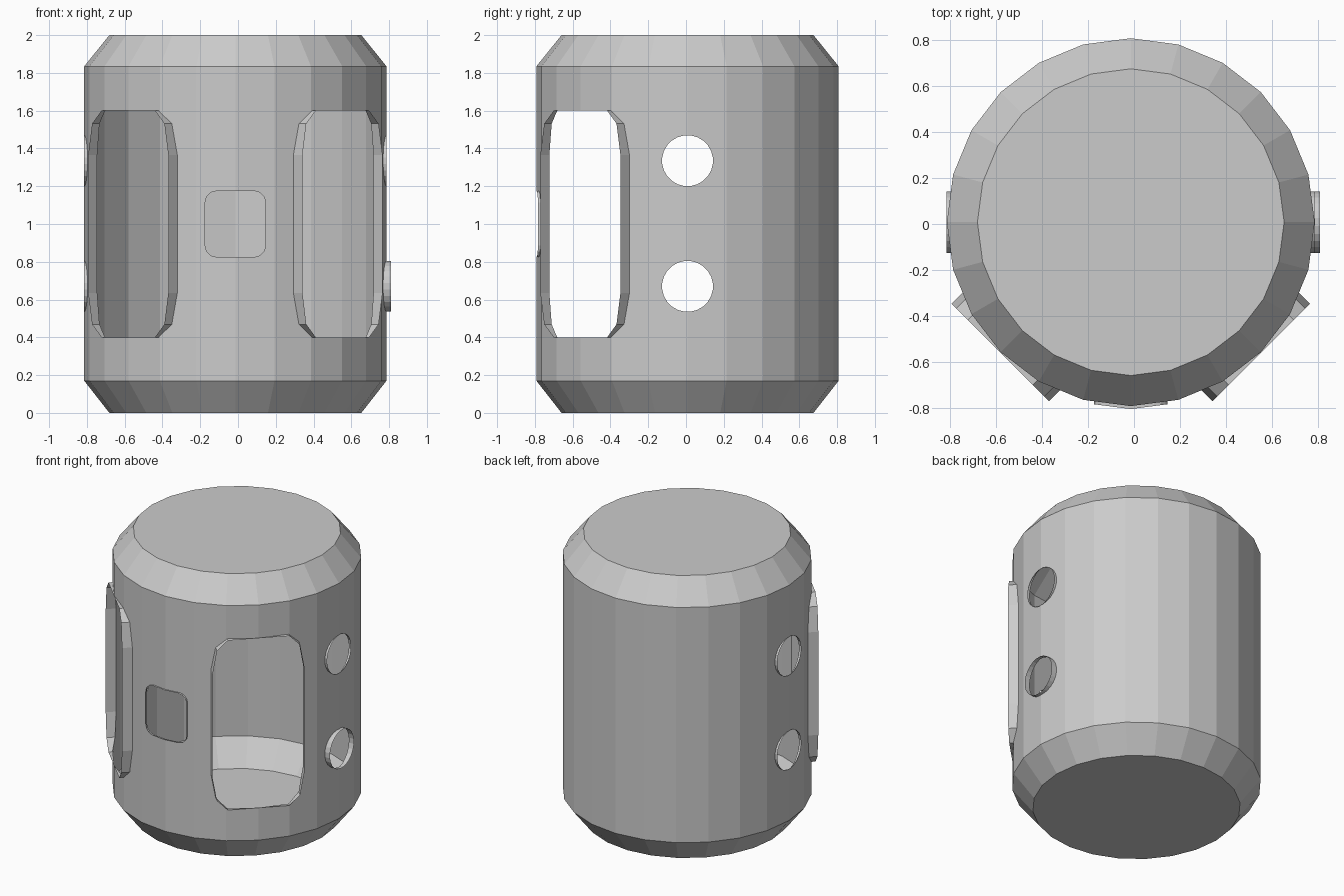
import bpy, bmesh, math
from mathutils import Vector

if "Cube" in bpy.data.objects:
    bpy.data.objects.remove(bpy.data.objects["Cube"])

CX, CY, R = -0.014, 0.008, 0.80      # body axis and radius
SIDES = 24


def new_object(name, bm):
    mesh = bpy.data.meshes.new(name)
    bm.to_mesh(mesh)
    bm.free()
    ob = bpy.data.objects.new(name, mesh)
    bpy.context.collection.objects.link(ob)
    return ob


def rounded_rect(w, h, rx, rz, segs):
    """Half sizes w, h with elliptical corners."""
    pts = []
    for q, (sx, sz) in enumerate([(1, 1), (-1, 1), (-1, -1), (1, -1)]):
        for i in range(segs + 1):
            a = math.radians(90 * q + 90 * i / segs)
            pts.append((sx * (w - rx) + rx * math.cos(a),
                        sz * (h - rz) + rz * math.sin(a)))
    return pts


def circle(r, n=24):
    return [(r * math.cos(2 * math.pi * (i + .5) / n),
             r * math.sin(2 * math.pi * (i + .5) / n)) for i in range(n)]


def axes(angle):
    a = math.radians(angle)
    return Vector((math.cos(a), math.sin(a), 0)), Vector((-math.sin(a), math.cos(a), 0))


def cutter(profile, angle, z):
    """Prism reaching through the wall only."""
    out, side = axes(angle)
    bm = bmesh.new()
    base = Vector((CX, CY, z))
    f = bm.faces.new([bm.verts.new(base + out * .55 + side * u + Vector((0, 0, v)))
                      for u, v in profile])
    ext = bmesh.ops.extrude_face_region(bm, geom=[f])
    bmesh.ops.translate(bm, vec=out * .5,
                        verts=[g for g in ext["geom"] if isinstance(g, bmesh.types.BMVert)])
    bmesh.ops.recalc_face_normals(bm, faces=bm.faces)
    ob = new_object("opening_cutter", bm)
    ob.hide_render = True
    return ob


# Body: chamfered 24-sided drum
bm = bmesh.new()
rings = []
for r, z in [(.667, 0), (R, .17), (R, 1.835), (.667, 2)]:
    rings.append([bm.verts.new((CX + r * math.cos(2 * math.pi * i / SIDES),
                                CY + r * math.sin(2 * math.pi * i / SIDES), z))
                  for i in range(SIDES)])
for lo, hi in zip(rings, rings[1:]):
    for i in range(SIDES):
        j = (i + 1) % SIDES
        bm.faces.new((lo[i], lo[j], hi[j], hi[i]))
bm.faces.new(rings[0][::-1])
bm.faces.new(rings[-1])
body = new_object("hollow_body", bm)

# Openings: name, profile, direction, height, rim front distance (None = follow wall)
window = rounded_rect(.30, .60, .10, .235, 2)
slot = rounded_rect(.16, .175, .06, .06, 3)
port = circle(.135)
openings = [
    ("left_window_rim", window, 225, 1.0, .802),
    ("right_window_rim", window, 315, 1.0, .802),
    ("front_slot_rim", slot, 270, 1.0, None),
    ("right_lower_port_rim", port, 0, .67, .823),
    ("right_upper_port_rim", port, 0, 1.335, .801),
    ("left_lower_port_rim", port, 180, .67, .801),
    ("left_upper_port_rim", port, 180, 1.335, .801),
]

# Cut pockets into the drum
cutters = []
for name, prof, ang, z, front in openings:
    c = cutter(prof, ang, z)
    m = body.modifiers.new("cut", 'BOOLEAN')
    m.operation, m.solver, m.object = 'DIFFERENCE', 'EXACT', c
    cutters.append(c)
dg = bpy.context.evaluated_depsgraph_get()
cut_mesh = bpy.data.meshes.new_from_object(body.evaluated_get(dg))
body.modifiers.clear()
for c in cutters:
    bpy.data.objects.remove(c, do_unlink=True)

# Remove the pocket walls so the body is a thin open shell
bm = bmesh.new()
bm.from_mesh(cut_mesh)
deep = [v for v in bm.verts if .2 < v.co.z < 1.8
        and math.hypot(v.co.x - CX, v.co.y - CY) < .72]
bmesh.ops.delete(bm, geom=deep, context='VERTS')

# Thin rims pulled out from each opening's edge
for name, prof, ang, z, front in openings:
    out, side = axes(ang)
    w = max(p[0] for p in prof) + .01
    h = max(p[1] for p in prof) + .01
    base = Vector((CX, CY, z))
    rim = bmesh.new()
    for e in bm.edges:
        if len(e.link_faces) != 1:
            continue
        d = (e.verts[0].co + e.verts[1].co) / 2 - base
        if d.dot(out) < .5 or abs(d.dot(side)) > w or abs(d.z) > h:
            continue
        a, b = (v.co.copy() for v in e.verts)
        a2, b2 = (p + out * (.013 if front is None else front - (p - base).dot(out))
                  for p in (a, b))
        rim.faces.new([rim.verts.new(p) for p in (a, b, b2, a2)])
    bmesh.ops.remove_doubles(rim, verts=rim.verts, dist=.0003)
    bmesh.ops.recalc_face_normals(rim, faces=rim.faces)
    new_object(name, rim)

bm.to_mesh(body.data)
bm.free()
